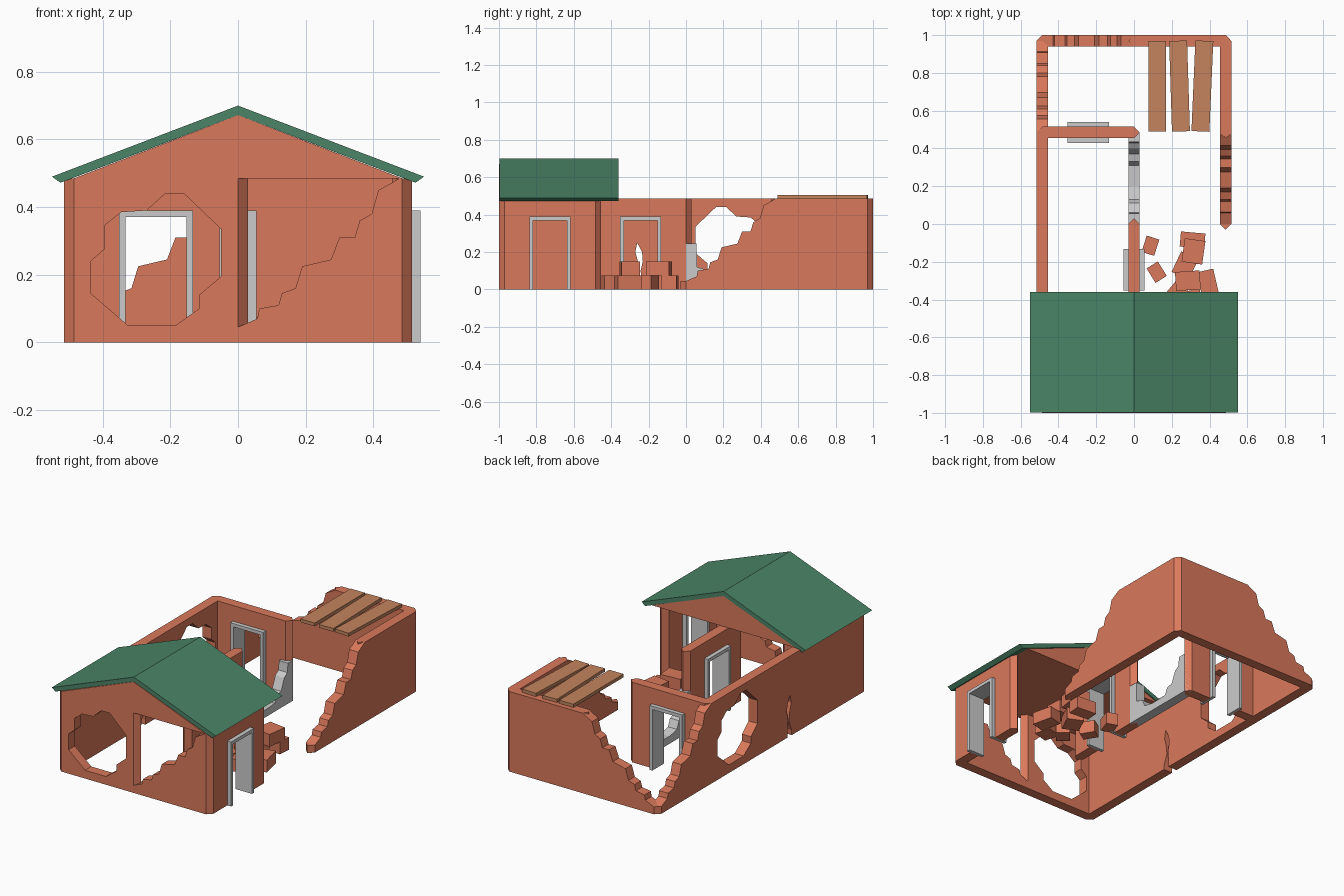
import bpy, bmesh
from math import radians
from mathutils import Matrix, Vector

if "Cube" in bpy.data.objects:
    bpy.data.objects.remove(bpy.data.objects["Cube"])

L, H, T = 0.485, 0.485, 0.03          # wall module length, height, half thickness


def material(name, rgb):
    m = bpy.data.materials.new(name)
    m.diffuse_color = (*rgb, 1)
    m.use_nodes = True
    m.node_tree.nodes["Principled BSDF"].inputs["Base Color"].default_value = m.diffuse_color
    return m


BRICK = material("brick", (0.70, 0.19, 0.105))
GREEN = material("roof_green", (0.07, 0.23, 0.135))
WOOD = material("plank_wood", (0.55, 0.23, 0.11))


def prism(name, pts, vec, matrix=Matrix(), mat=None):
    """Extrude a closed outline of 3D points along vec."""
    bm = bmesh.new()
    face = bm.faces.new([bm.verts.new(p) for p in pts])
    ext = bmesh.ops.extrude_face_region(bm, geom=[face])
    bmesh.ops.translate(bm, vec=vec, verts=[v for v in ext["geom"] if isinstance(v, bmesh.types.BMVert)])
    bmesh.ops.recalc_face_normals(bm, faces=bm.faces)
    bm.transform(matrix)
    me = bpy.data.meshes.new(name)
    bm.to_mesh(me)
    bm.free()
    ob = bpy.data.objects.new(name, me)
    bpy.context.collection.objects.link(ob)
    if mat:
        me.materials.append(mat)
    return ob


def box(name, x, y, z, w, d, h, rot, mat):
    pts = [(-w/2, -d/2, 0), (w/2, -d/2, 0), (w/2, d/2, 0), (-w/2, d/2, 0)]
    m = Matrix.Translation((x, y, z)) @ Matrix.Rotation(radians(rot), 4, 'Z')
    return prism(name, pts, (0, 0, h), m, mat)


def wall(name, a, b, cut=None, mat=BRICK):
    """Wall module from node a to node b with pointed ends; cut is a (u, z) outline."""
    d = (Vector(b) - Vector(a)).normalized()
    m = Matrix(((d.x, -d.y, 0, a[0]), (d.y, d.x, 0, a[1]), (0, 0, 1, 0), (0, 0, 0, 1)))
    plan = [(0, -T, 0), (L, -T, 0), (L + T, 0, 0), (L, T, 0), (0, T, 0), (-T, 0, 0)]
    ob = prism(name, plan, (0, 0, H), m, mat)
    if cut:
        cutter = prism("cutter", [(u, -0.2, z) for u, z in cut], (0, 0.4, 0), m)
        cutter.hide_render = True
        mod = ob.modifiers.new("cut", 'BOOLEAN')
        mod.operation, mod.solver, mod.object = 'DIFFERENCE', 'EXACT', cutter
        bpy.context.view_layer.objects.active = ob
        bpy.ops.object.modifier_apply(modifier=mod.name)
        bpy.data.objects.remove(cutter)
    if cut is DOOR:
        # U-shaped frame around the doorway
        o, i, c = 0.11, 0.09, L / 2
        frame = [(c-o, 0), (c-o, .39), (c+o, .39), (c+o, 0), (c+i, 0), (c+i, .37), (c-i, .37), (c-i, 0)]
        prism(name + "_frame", [(u, -0.055, z) for u, z in frame], (0, 0.11, 0), m)
    return ob


# Cut outlines in wall coordinates
DOOR = [(L/2 - .105, -.1), (L/2 - .105, .38), (L/2 + .105, .38), (L/2 + .105, -.1)]
STAIR = [(-.1, .045), (0, .045), (.057, .07), (.063, .1), (.12, .11), (.13, .145), (.17, .16),
         (.19, .225), (.275, .245), (.3, .31), (.345, .31), (.36, .36), (.395, .38),
         (.415, .45), (.455, .472), (.48, .487), (.48, .6), (-.1, .6)]
HOLE = [(.09, .345), (.14, .385), (.215, .39), (.27, .44), (.325, .44), (.435, .335), (.435, .195),
        (.37, .14), (.37, .1), (.3, .05), (.16, .05), (.05, .145), (.05, .24), (.09, .275)]
CRACK = [(.205, -.05), (.21, .03), (.235, .09), (.228, .15), (.214, .2), (.224, .25),
         (.25, .2), (.254, .15), (.242, .1), (.25, .03), (.245, -.05)]
LOW = [(-.1, .245), (.056, .245), (.06, .12), (.11, .105), (.13, .06), (.2, .045), (.31, .05),
       (.33, .09), (.37, .1), (.4, .17), (.43, .19), (.435, .245), (.6, .245), (.6, .6), (-.1, .6)]

# Outer walls
wall("front_wall_hole", (-L, -2*L), (0, -2*L), HOLE)
wall("front_wall_broken", (0, -2*L), (L, -2*L), STAIR)
wall("right_wall_door", (L, -2*L), (L, -L), DOOR)
wall("right_wall_broken", (L, 0), (L, L), STAIR)
wall("right_wall_back", (L, L), (L, 2*L))
wall("back_wall_solid", (0, 2*L), (L, 2*L))
wall("back_wall_broken", (-L, 2*L), (0, 2*L), STAIR)
wall("left_wall_broken", (-L, 2*L), (-L, L), STAIR)
wall("left_wall_hole", (-L, L), (-L, 0), HOLE)
wall("left_wall_cracked", (-L, -L), (-L, 0), CRACK)
wall("left_wall_front", (-L, -2*L), (-L, -L))

# Inner walls
wall("inner_wall_door", (0, -L), (0, 0), DOOR)
wall("inner_cross_wall_door", (-L, L), (0, L), DOOR)
wall("inner_low_wall", (0, 0), (0, L), LOW, None)

# Gable block and roof
prism("gable", [(-L, -1, H), (L, -1, H), (0, -1, .672)], (0, 0.635, 0), mat=BRICK)
roof = [(-.55, .49), (0, .7), (.55, .49), (.525, .472), (0, .672), (-.525, .472)]
prism("roof", [(x, -.997, z) for x, z in roof], (0, 0.637, 0), mat=GREEN)

# Loose planks on the back wall
for i, (x, rot) in enumerate([(.123, 0), (.241, 1.8), (.362, -2.5)]):
    box(f"plank_{i}", x, .73, H, .095, .48, .02, rot, WOOD)

# Rubble blocks: x, y, z, width, depth, rotation
RUBBLE = [(.087, -.115, 0, .07, .09, -18), (.12, -.255, 0, .07, .09, 32),
          (.31, -.085, 0, .13, .08, -5), (.315, -.145, .075, .11, .125, -8),
          (.27, -.22, 0, .1, .12, -25), (.285, -.3, .075, .13, .1, 4),
          (.39, -.31, 0, .09, .13, 13), (.225, -.36, 0, .08, .1, -40),
          (.31, -.4, 0, .1, .1, 15)]
for i, (x, y, z, w, d, rot) in enumerate(RUBBLE):
    box(f"rubble_{i}", x, y, z, w, d, .075, rot, BRICK)
